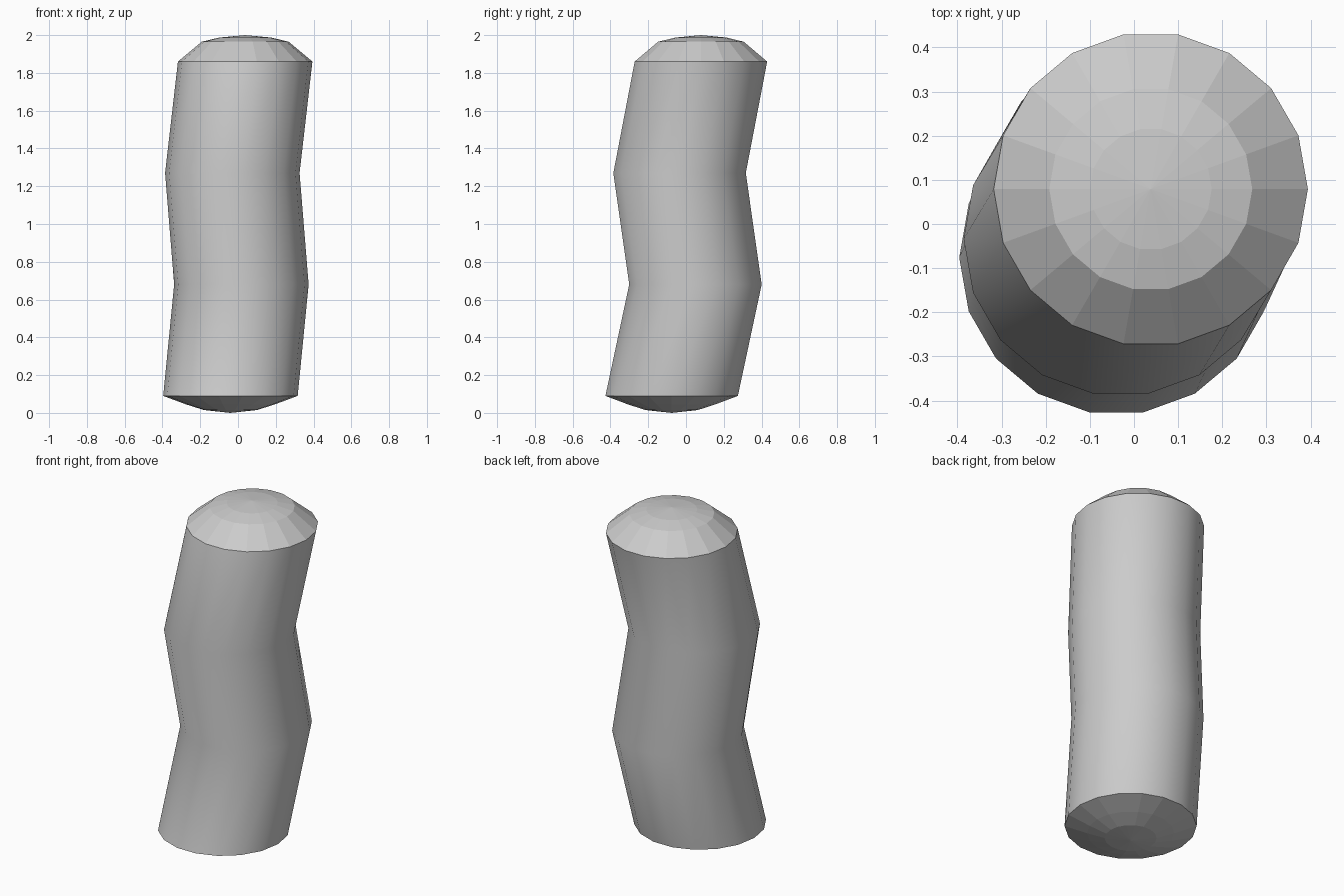
import bpy, bmesh, math

if "Cube" in bpy.data.objects:
    bpy.data.objects.remove(bpy.data.objects["Cube"])

SIDES = 18
R = 0.356
# cross-sections: centre x, centre y, z, radius
BOTTOM = [(-0.04, -0.076, 0.015, 0.14), (-0.04, -0.076, 0.045, 0.235)]
BODY = [(-0.04, -0.076, 0.09, R), (0.018, 0.05, 0.68, R),
        (-0.03, -0.034, 1.27, R), (0.038, 0.079, 1.86, R)]
TOP = [(0.038, 0.079, 1.965, 0.23), (0.038, 0.079, 1.987, 0.138)]

bm = bmesh.new()


def ring(cx, cy, z, r):
    return [bm.verts.new((cx + r * math.cos(math.tau * i / SIDES),
                          cy + r * math.sin(math.tau * i / SIDES), z))
            for i in range(SIDES)]


rings = [ring(*s) for s in BOTTOM + BODY + TOP]

# walls: smooth along the bent body, faceted on the domed ends
first, last = len(BOTTOM), len(BOTTOM) + len(BODY) - 1
for k in range(len(rings) - 1):
    a, b = rings[k], rings[k + 1]
    for i in range(SIDES):
        j = (i + 1) % SIDES
        f = bm.faces.new((a[i], a[j], b[j], b[i]))
        f.smooth = first <= k < last

# end points of both domes
low = bm.verts.new((-0.04, -0.076, 0.0))
high = bm.verts.new((0.038, 0.079, 2.0))
for i in range(SIDES):
    j = (i + 1) % SIDES
    bm.faces.new((low, rings[0][j], rings[0][i]))
    bm.faces.new((high, rings[-1][i], rings[-1][j]))

# sharp rims
for k in (first, last):
    for i in range(SIDES):
        bm.edges.get((rings[k][i], rings[k][(i + 1) % SIDES])).smooth = False

bmesh.ops.recalc_face_normals(bm, faces=bm.faces)
mesh = bpy.data.meshes.new("bent_column")
bm.to_mesh(mesh)
bm.free()
bpy.context.collection.objects.link(bpy.data.objects.new("bent_column", mesh))
